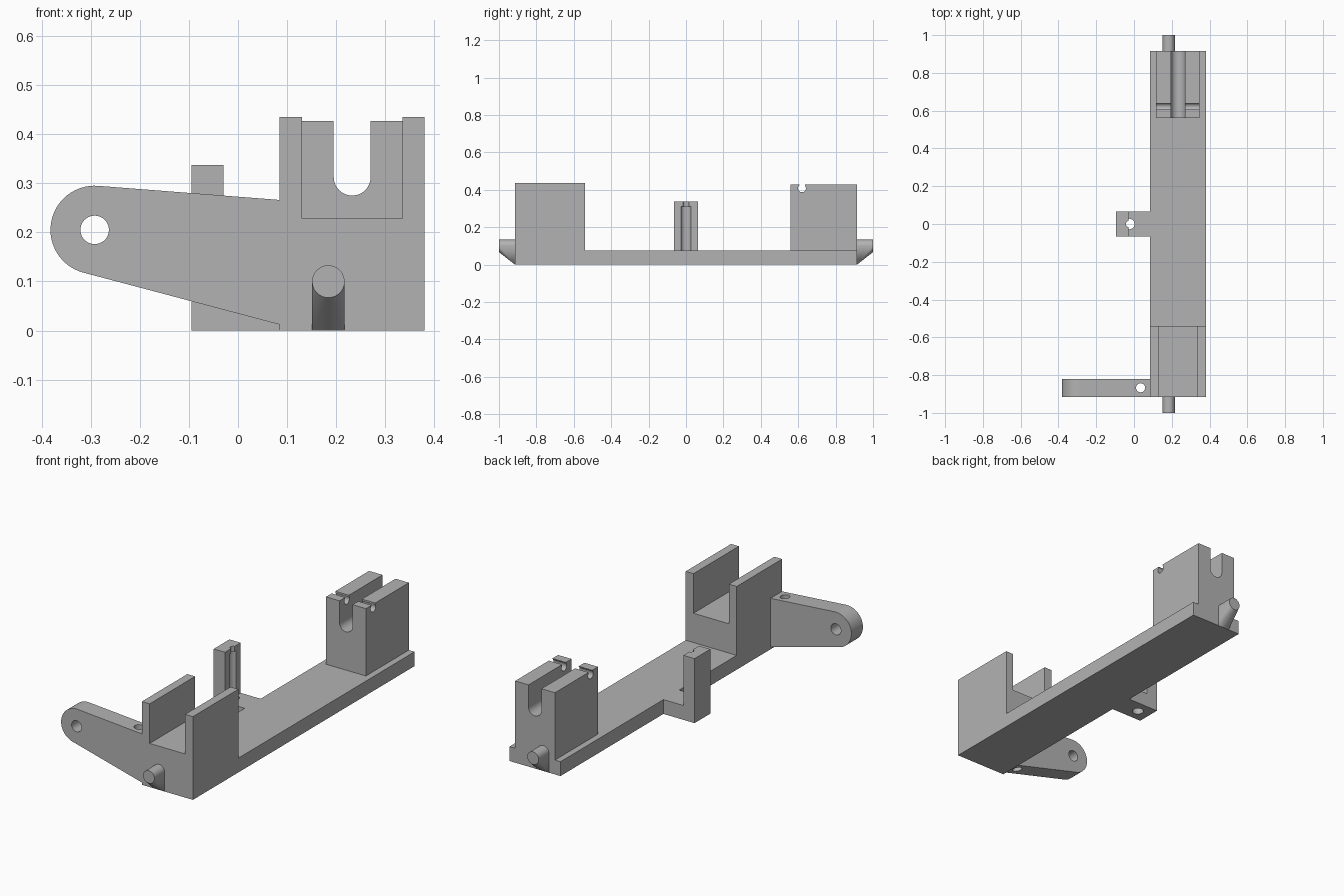
import bpy, bmesh
from math import cos, sin, radians
from mathutils import Matrix, Vector

cube = bpy.data.objects.get("Cube")
if cube:
    bpy.data.objects.remove(cube, do_unlink=True)

grey = bpy.data.materials.new("plain grey")
grey.use_nodes = True
grey.diffuse_color = (0.45, 0.45, 0.45, 1)
grey.node_tree.nodes["Principled BSDF"].inputs["Base Color"].default_value = grey.diffuse_color


def finish(name, bm):
    bmesh.ops.recalc_face_normals(bm, faces=bm.faces)
    mesh = bpy.data.meshes.new(name)
    bm.to_mesh(mesh)
    bm.free()
    mesh.materials.append(grey)
    ob = bpy.data.objects.new(name, mesh)
    bpy.context.collection.objects.link(ob)
    return ob


def arc(cx, cz, r, start, end, steps=32):
    angles = [radians(start + (end - start) * i / steps) for i in range(steps + 1)]
    return [(cx + r * cos(a), cz + r * sin(a)) for a in angles]


def extrude(name, profile, y0, y1):
    """Extrude an x-z outline from y0 to y1."""
    bm = bmesh.new()
    face = bm.faces.new([bm.verts.new((x, y0, z)) for x, z in profile])
    out = bmesh.ops.extrude_face_region(bm, geom=[face])
    moved = [v for v in out["geom"] if isinstance(v, bmesh.types.BMVert)]
    bmesh.ops.translate(bm, verts=moved, vec=(0, y1 - y0, 0))
    return finish(name, bm)


def box(name, x0, x1, y0, y1, z0, z1):
    return extrude(name, [(x0, z0), (x1, z0), (x1, z1), (x0, z1)], y0, y1)


def rod(name, centre, axis, r, length):
    bm = bmesh.new()
    turn = Vector((0, 0, 1)).rotation_difference(Vector(axis)).to_matrix().to_4x4()
    bmesh.ops.create_cone(bm, cap_ends=True, segments=40, radius1=r, radius2=r,
                          depth=length, matrix=Matrix.Translation(centre) @ turn)
    return finish(name, bm)


def cut(ob, *cutters):
    for c in cutters:
        c.hide_render = True
        mod = ob.modifiers.new("cut", 'BOOLEAN')
        mod.operation, mod.solver, mod.object = 'DIFFERENCE', 'EXACT', c
    graph = bpy.context.evaluated_depsgraph_get()
    mesh = bpy.data.meshes.new_from_object(ob.evaluated_get(graph))
    ob.modifiers.clear()
    ob.data = mesh
    for c in cutters:
        bpy.data.objects.remove(c, do_unlink=True)
    return ob


left, right, end = 0.38, 0.085, 0.915
parts = []

# Long base plate
parts.append(box("base_plate", right, left, -0.54, end, 0, 0.075))

# Front block with its open channel
parts.append(extrude("front_channel_block", [
    (right, 0), (left, 0), (left, 0.435), (0.335, 0.435), (0.335, 0.228),
    (0.13, 0.228), (0.13, 0.435), (right, 0.435)], -end, -0.54))

# Rear block: round-bottomed slot lengthwise, small pin groove across
slot = arc(0.2325, 0.3125, 0.0375, 0, -180)
rear = extrude("rear_slotted_block",
               [(0.117, 0.075), (0.347, 0.075), (0.347, 0.427), (0.27, 0.427)]
               + slot + [(0.195, 0.427), (0.117, 0.427)], 0.56, end)
parts.append(cut(rear,
                 rod("pin_cutter", (0.23, 0.62, 0.408), (1, 0, 0), 0.021, 0.5),
                 box("slit_cutter", 0, 0.5, 0.607, 0.637, 0.41, 0.5)))

# Side arm with a rounded end, a pivot hole and an upright hole
arm = extrude("side_arm", [(right, 0.012), (right, 0.266)]
              + arc(-0.292, 0.205, 0.09, 86, 255), -end, -0.82)
parts.append(cut(arm,
                 rod("pivot_cutter", (-0.292, -0.87, 0.205), (0, 1, 0), 0.029, 0.4),
                 rod("upright_cutter", (0.035, -0.867, 0.15), (0, 0, 1), 0.024, 0.8)))

# Middle tab and post, sharing one bore that narrows at the top
post = extrude("middle_tab_and_post", [
    (-0.095, 0), (right, 0), (right, 0.075), (-0.03, 0.075),
    (-0.03, 0.337), (-0.095, 0.337)], -0.065, 0.065)
parts.append(cut(post,
                 rod("bore_cutter", (-0.025, 0, 0.105), (0, 0, 1), 0.028, 0.41),
                 rod("cap_cutter", (-0.027, 0, 0.35), (0, 0, 1), 0.016, 0.2)))

# End pegs, each hulled down to a sloping foot
for name, side in (("front_peg", -1), ("rear_peg", 1)):
    bm = bmesh.new()
    for x, z in arc(0.184, 0.1, 0.033, 0, 351, 39):
        bm.verts.new((x, side, z))
        bm.verts.new((x, side * end, z))
    for x in (0.151, 0.217):
        bm.verts.new((x, side * end, 0))
    hull = bmesh.ops.convex_hull(bm, input=bm.verts)
    loose = [v for v in bm.verts if not v.link_faces]
    bmesh.ops.delete(bm, geom=loose, context='VERTS')
    parts.append(finish(name, bm))

# Smooth the round walls, keep the corners sharp
bpy.ops.object.select_all(action='DESELECT')
for ob in parts:
    ob.select_set(True)
bpy.context.view_layer.objects.active = parts[0]
bpy.ops.object.shade_smooth_by_angle(angle=radians(30))
